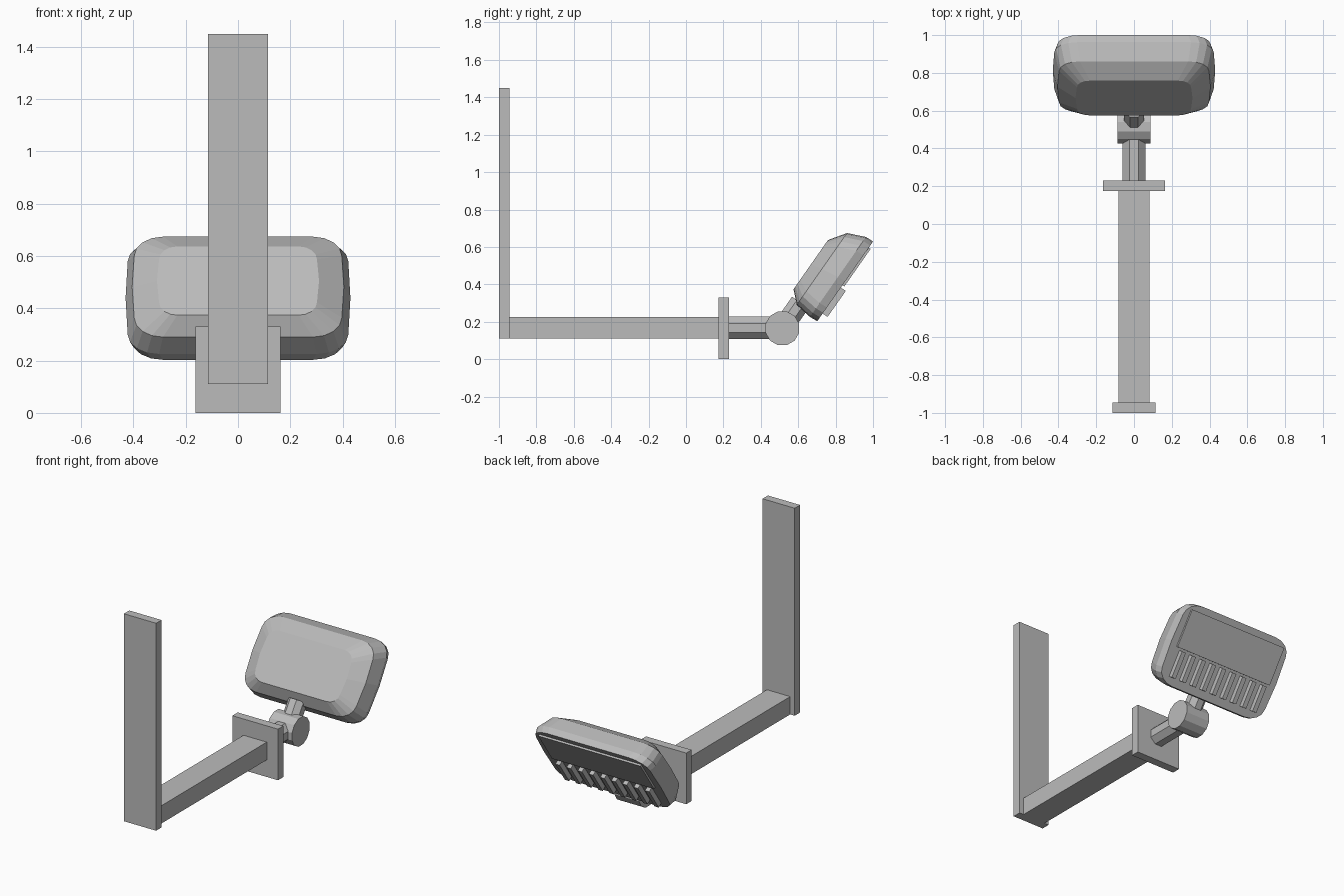
import bpy, bmesh
from math import radians, cos, sin, pi
from mathutils import Matrix

cube = bpy.data.objects.get("Cube")
if cube:
    bpy.data.objects.remove(cube, do_unlink=True)

# Single grey finish
GREY = (0.5, 0.5, 0.5, 1.0)
metal = bpy.data.materials.new("grey_metal")
metal.use_nodes = True
metal.diffuse_color = GREY
metal.node_tree.nodes["Principled BSDF"].inputs["Base Color"].default_value = GREY


def finish(name, bm, matrix=Matrix()):
    bmesh.ops.recalc_face_normals(bm, faces=bm.faces)
    mesh = bpy.data.meshes.new(name)
    bm.to_mesh(mesh)
    bm.free()
    mesh.materials.append(metal)
    obj = bpy.data.objects.new(name, mesh)
    obj.matrix_world = matrix
    bpy.context.collection.objects.link(obj)
    return obj


def box(name, x, y, z, matrix=Matrix()):
    """Box from (min, max) ranges on each axis."""
    bm = bmesh.new()
    bmesh.ops.create_cube(bm, size=1)
    for v in bm.verts:
        for i, (lo, hi) in enumerate((x, y, z)):
            v.co[i] = lo if v.co[i] < 0 else hi
    return finish(name, bm, matrix)


def prism(name, apothem, length, sides, matrix):
    """Prism along local z, starting at the origin, with flats on the axes."""
    bm = bmesh.new()
    bmesh.ops.create_cone(bm, cap_ends=True, segments=sides, depth=length,
                          radius1=apothem / cos(pi / sides),
                          radius2=apothem / cos(pi / sides))
    bmesh.ops.rotate(bm, verts=bm.verts, matrix=Matrix.Rotation(pi / sides, 3, "Z"))
    bmesh.ops.translate(bm, verts=bm.verts, vec=(0, 0, length / 2))
    return finish(name, bm, matrix)


def rounded_ring(bm, n, lo, hi, half, rx, ry, bulge=0.008, steps=4):
    """Rounded rectangle at height n, with slightly bulged sides."""
    mid, tall = (lo + hi) / 2, (hi - lo) / 2
    pts = []
    for q, (sx, sy) in enumerate(((1, 1), (-1, 1), (-1, -1), (1, -1))):
        for k in range(steps + 1):
            a = (q + k / steps) * pi / 2
            pts.append((sx * (half - bulge - rx) + rx * cos(a),
                        mid + sy * (tall - ry) + ry * sin(a)))
        if q in (1, 3):
            continue
        pts.append(None)
    # Side midpoints carry the bulge
    pts = [p for p in pts if p]
    pts.insert(2 * (steps + 1), (-half, mid))
    pts.append((half, mid))
    return [bm.verts.new((px, py, n)) for px, py in pts]


# Wall plate, arm and square flange
box("wall_plate", (-0.115, 0.115), (-1, -0.945), (0.11, 1.45))
box("arm", (-0.083, 0.083), (-0.945, 0.18), (0.11, 0.225))
box("flange", (-0.163, 0.163), (0.175, 0.23), (0, 0.33))

# Rod, knuckle and neck of the swivel joint
joint = Matrix.Translation((0, 0.515, 0.165))
prism("rod", 0.06, 0.27, 8,
      Matrix.Translation((0, 0.23, 0.167)) @ Matrix.Rotation(radians(-90), 4, "X"))
prism("knuckle", 0.09, 0.176, 12,
      joint @ Matrix.Translation((-0.088, 0, 0)) @ Matrix.Rotation(radians(90), 4, "Y"))
prism("neck", 0.054, 0.168, 8, joint @ Matrix.Rotation(radians(-35), 4, "X"))

# Tilted lamp housing lofted through rounded rings
tilt = Matrix.Translation((0, 0.702, 0.203)) @ Matrix.Rotation(radians(55), 4, "X")
bm = bmesh.new()
rings = [rounded_ring(bm, *r) for r in (
    (0.0, 0.0, 0.52, 0.415, 0.12, 0.09),
    (0.045, -0.004, 0.518, 0.43, 0.12, 0.09),
    (0.14, 0.008, 0.477, 0.405, 0.11, 0.09),
    (0.202, 0.067, 0.388, 0.31, 0.07, 0.06))]
for low, high in zip(rings, rings[1:]):
    for i in range(len(low)):
        j = (i + 1) % len(low)
        bm.faces.new((low[i], low[j], high[j], high[i]))
bm.faces.new(rings[0])
bm.faces.new(rings[-1])
finish("lamp_housing", bm, tilt)

# Light panel and cooling fins on the underside
box("light_panel", (-0.365, 0.365), (0.235, 0.48), (-0.012, 0.01), tilt)
FINS = 9
for i in range(FINS):
    x = -0.32 + 0.64 * i / (FINS - 1)
    box(f"cooling_fin_{i + 1}", (x - 0.015, x + 0.015), (0.05, 0.22), (-0.032, 0.01), tilt)
